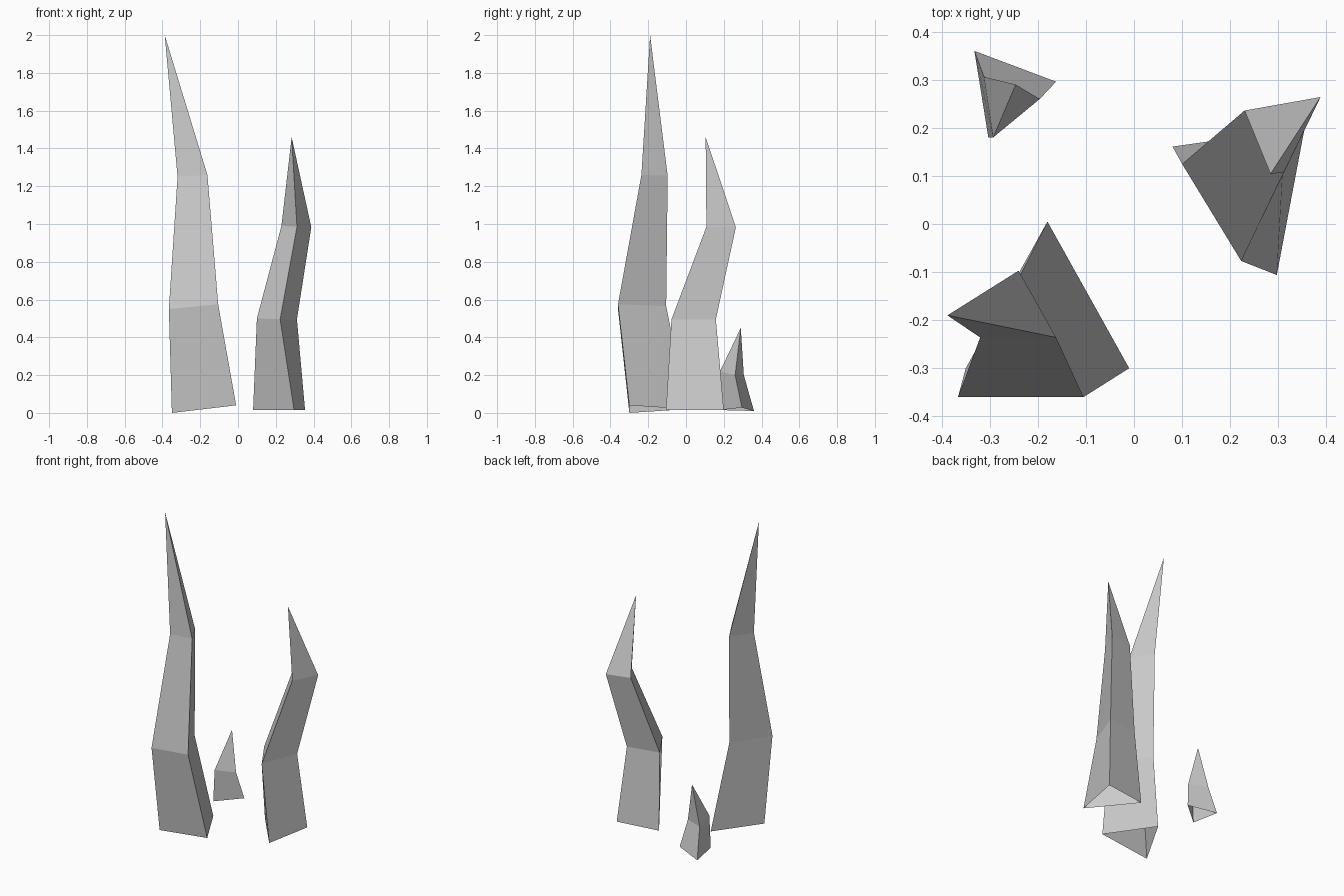
import bpy, bmesh


def blade(name, rings, tip):
    """Three-sided tapering blade, open underneath, lofted through rings to a tip."""
    bm = bmesh.new()
    loops = [[bm.verts.new(p) for p in ring] for ring in rings]
    top = bm.verts.new(tip)
    for low, high in zip(loops, loops[1:]):
        for i in range(3):
            j = (i + 1) % 3
            bm.faces.new((low[i], low[j], high[j], high[i]))
    for i in range(3):
        bm.faces.new((loops[-1][i], loops[-1][(i + 1) % 3], top))
    mesh = bpy.data.meshes.new(name)
    bm.to_mesh(mesh)
    bm.free()
    obj = bpy.data.objects.new(name, mesh)
    bpy.context.collection.objects.link(obj)
    return obj


# Tall blade at front left
blade("tall_grass_blade", [
    [(-0.35, -0.30, 0.0), (-0.01, -0.30, 0.04), (-0.18, 0.005, 0.02)],
    [(-0.366, -0.36, 0.55), (-0.105, -0.36, 0.575), (-0.236, -0.105, 0.565)],
    [(-0.32, -0.236, 1.25), (-0.162, -0.236, 1.26), (-0.24, -0.097, 1.255)],
], (-0.388, -0.19, 2.0))

# Medium blade at right
blade("medium_grass_blade", [
    [(0.297, -0.106, 0.015), (0.355, 0.20, 0.015), (0.08, 0.161, 0.015)],
    [(0.223, -0.077, 0.495), (0.312, 0.158, 0.495), (0.10, 0.125, 0.50)],
    [(0.312, 0.108, 0.985), (0.388, 0.264, 0.983), (0.23, 0.236, 0.99)],
], (0.284, 0.104, 1.46))

# Short blade at back left
blade("short_grass_blade", [
    [(-0.303, 0.18, 0.015), (-0.162, 0.296, 0.028), (-0.332, 0.36, 0.01)],
    [(-0.293, 0.18, 0.22), (-0.196, 0.26, 0.20), (-0.312, 0.306, 0.20)],
], (-0.246, 0.29, 0.45))
